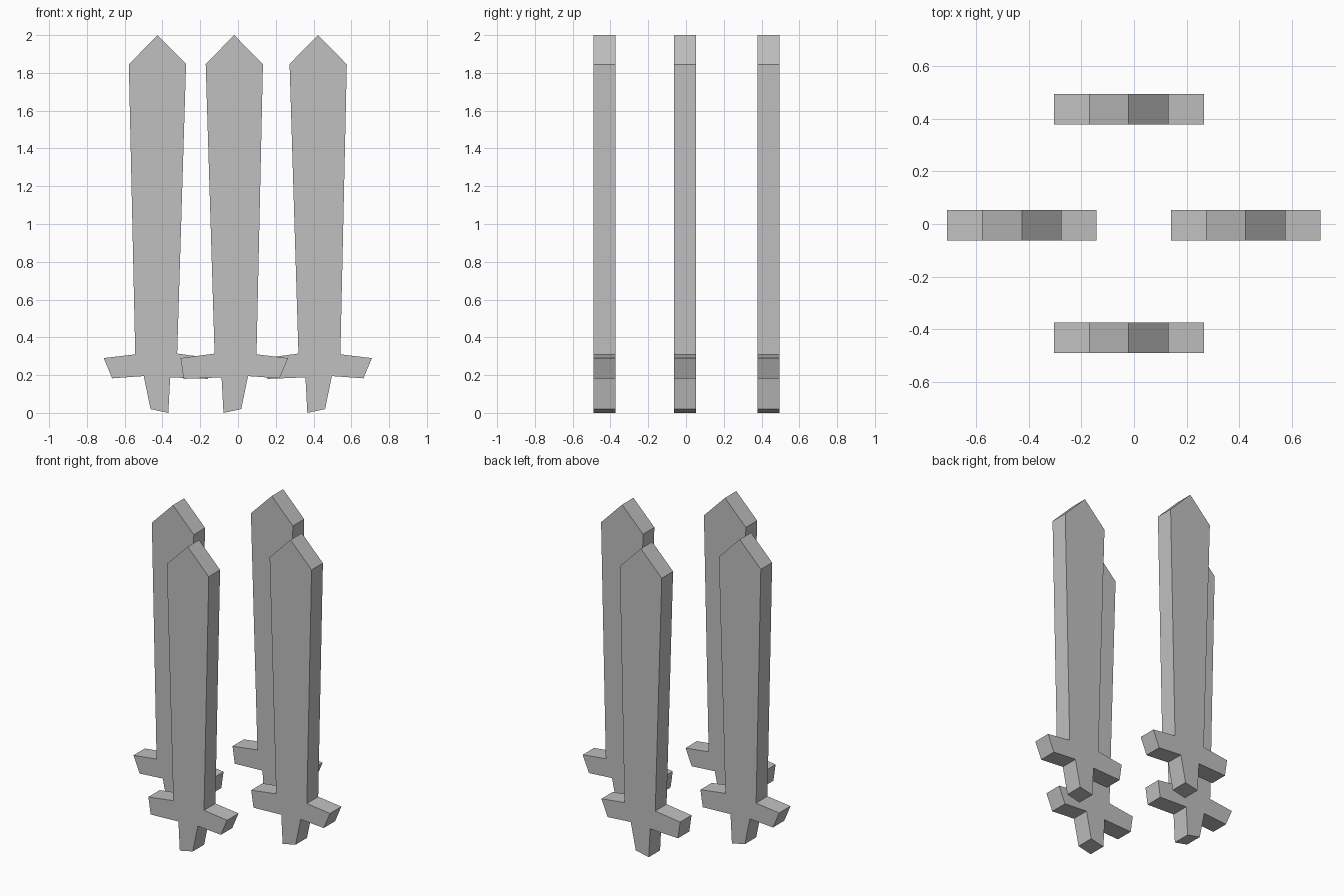
import bpy
import bmesh

cube = bpy.data.objects.get("Cube")
if cube:
    bpy.data.objects.remove(cube, do_unlink=True)

# Plain grey for every sword
grey = bpy.data.materials.new("plain_grey")
grey.use_nodes = True
colour = (0.53, 0.53, 0.53, 1)
grey.diffuse_color = colour
grey.node_tree.nodes["Principled BSDF"].inputs["Base Color"].default_value = colour

THICKNESS = 0.117

# Slightly crooked sword outline, clockwise from the tip
BLADE_RIGHT = [(0, 2), (0.152, 1.845), (0.118, 0.31)]
GUARD_RIGHT = [(0.285, 0.29), (0.24, 0.183), (0.073, 0.195)]
GRIP = [(0.037, 0.02), (-0.057, 0)]
GUARD_LEFT = [(-0.067, 0.188), (-0.268, 0.18), (-0.284, 0.29)]
BLADE_LEFT = [(-0.104, 0.314), (-0.151, 1.847)]
OUTLINE = BLADE_RIGHT + GUARD_RIGHT + GRIP + GUARD_LEFT + BLADE_LEFT


def make_sword(name, x, y, flip=1):
    """Extrude the outline into a flat slab; flip=-1 turns it to face backwards."""
    bm = bmesh.new()
    face = bm.faces.new([bm.verts.new((flip * px, -THICKNESS / 2, pz)) for px, pz in OUTLINE])
    slab = bmesh.ops.extrude_face_region(bm, geom=[face])
    verts = [v for v in slab["geom"] if isinstance(v, bmesh.types.BMVert)]
    bmesh.ops.translate(bm, verts=verts, vec=(0, THICKNESS, 0))
    bmesh.ops.recalc_face_normals(bm, faces=bm.faces)
    mesh = bpy.data.meshes.new(name)
    bm.to_mesh(mesh)
    bm.free()
    mesh.materials.append(grey)
    obj = bpy.data.objects.new(name, mesh)
    obj.location = (x, y, 0)
    bpy.context.collection.objects.link(obj)


# Ring of four swords
make_sword("front_sword", -0.02, -0.432)
make_sword("back_sword", -0.02, 0.436)
make_sword("left_sword", 0.424, -0.005)
make_sword("right_sword", -0.426, -0.005, flip=-1)
